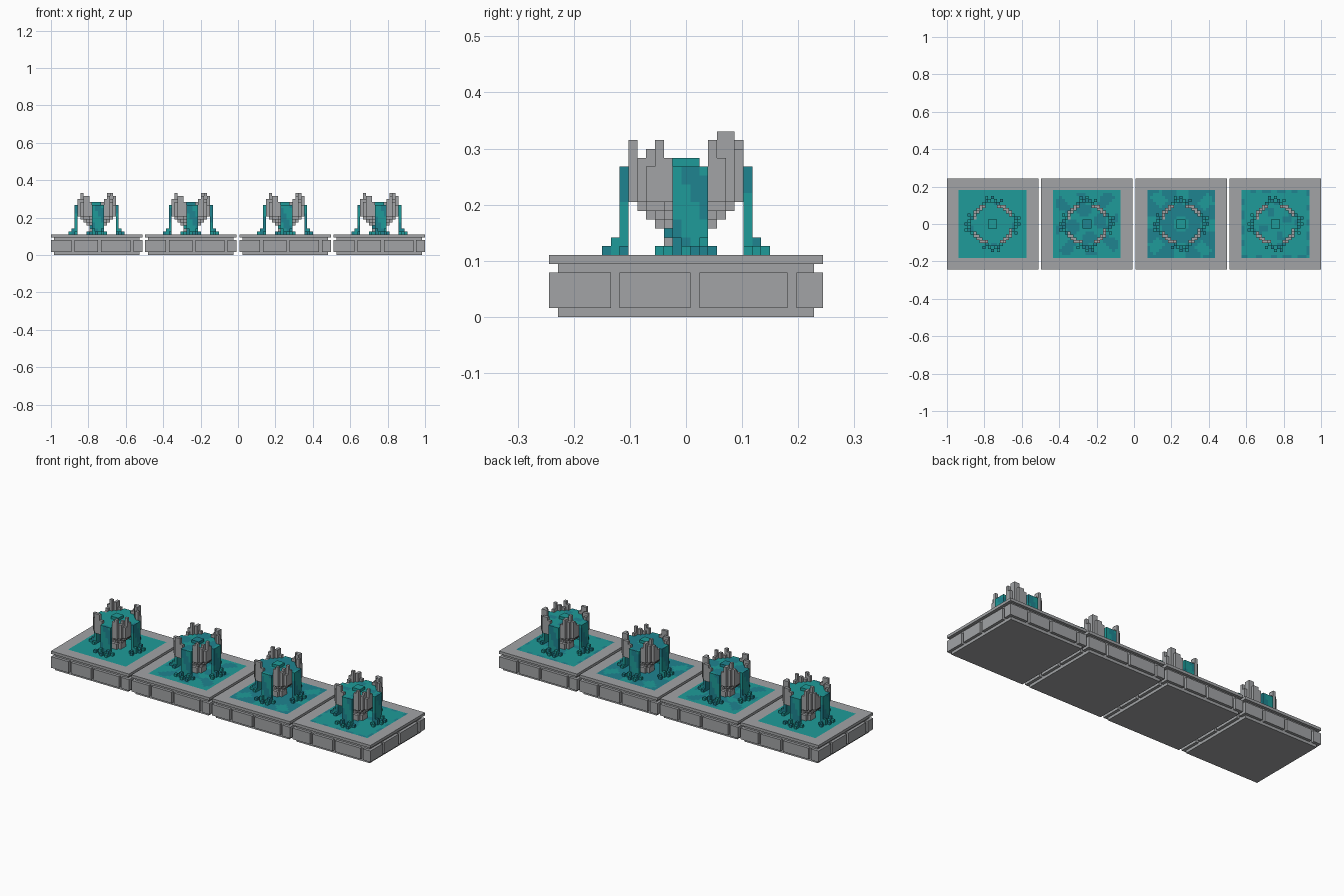
import bpy, bmesh, math

if "Cube" in bpy.data.objects:
    bpy.data.objects.remove(bpy.data.objects["Cube"])

V = 2 / 127          # one voxel: four 31-voxel tiles with three 1-voxel gaps
TOP = 7              # plinth height in voxels


def material(name, rgb):
    m = bpy.data.materials.new(name)
    m.use_nodes = True
    m.diffuse_color = (*rgb, 1)
    bsdf = m.node_tree.nodes["Principled BSDF"]
    bsdf.inputs["Base Color"].default_value = (*rgb, 1)
    bsdf.inputs["Roughness"].default_value = 0.9
    return m


STONE = material("grey stone", (0.36, 0.37, 0.38))
LIGHT = material("light teal water", (0.013, 0.33, 0.32))
DARK = material("dark teal water", (0.013, 0.23, 0.28))


def finish(name, bm, x, mats):
    me = bpy.data.meshes.new(name)
    bm.to_mesh(me)
    bm.free()
    for m in mats:
        me.materials.append(m)
    ob = bpy.data.objects.new(name, me)
    ob.location.x = x
    bpy.context.collection.objects.link(ob)
    return ob


def add_box(bm, lo, hi):
    """Box between two corners given in voxels."""
    r = bmesh.ops.create_cube(bm, size=1)
    for v in r["verts"]:
        v.co = [(lo[i] + hi[i]) / 2 * V + v.co[i] * (hi[i] - lo[i]) * V for i in range(3)]


def voxels(name, cells, x, mats):
    """Mesh of the exposed faces of cells {(x, y, z): material index}."""
    bm = bmesh.new()
    made = {}
    for c, mat in cells.items():
        for d in range(3):
            for s in (0, 1):
                n = list(c)
                n[d] += 2 * s - 1
                if tuple(n) in cells:
                    continue
                ring = []
                for a, b in ((0, 0), (1, 0), (1, 1), (0, 1)):
                    p = list(c)
                    p[d] += s
                    p[(d + 1) % 3] += a
                    p[(d + 2) % 3] += b
                    p = tuple(p)
                    if p not in made:
                        made[p] = bm.verts.new(((p[0] - .5) * V, (p[1] - .5) * V, p[2] * V))
                    ring.append(made[p])
                f = bm.faces.new(ring if s else ring[::-1])
                f.material_index = mat
    return finish(name, bm, x, mats)


def turn(x, y, k):
    """Quarter turns about the fountain axis."""
    for _ in range(k):
        x, y = -y, x
    return x, y


def is_dark(x, y, frame):
    """Ripple pattern of the pool surface, different on each tile."""
    r, t = math.hypot(x, y), math.atan2(y, x)
    edge = max(abs(x), abs(y))
    if frame == 0:
        return False
    if frame == 1:
        if r < 6.5:
            return r > 2.5 and math.sin(4 * t + 0.6) > -0.4
        return r < 11.5 + 1.5 * math.cos(4 * t + math.pi) and math.sin(8 * t + 0.5) > 0.1
    if frame == 2:
        if r < 6.5:
            return r > 2.5
        return not (9 < r < 13.5 and math.cos(8 * t + 0.5) > 0.25)
    if r < 6.5:
        return r > 2.5 and math.sin(4 * t) > 0.55
    return edge > 10.2 and math.sin(1.3 * (x - y) + 0.8) > 0.1


# Rim columns of one quadrant, and the top of each column per quadrant
RIM = [(6, 3), (6, 4), (5, 4), (5, 5), (4, 5), (4, 6), (3, 6), (2, 6)]
TOPS = [
    (20, 18, 21, 21, 21, 19, 19, 18),
    (18, 20, 20, 19, 21, 19, 18, 17),
    (18, 19, 19, 18, 18, 20, 20, 18),
    (19, 20, 18, 18, 19, 17, 20, 18),
]
# Radius of each solid stone layer: foot, stem and flaring bowl
LAYERS = {7: 2.3, 8: 2.3, 9: 1.5, 10: 3.7, 11: 4.6, 12: 5.7, 13: 6.4}
# Splashes at the foot of a waterfall: x, y, height
SPLASH = [(8, -1, 2), (8, 2, 2), (8, 1, 1), (9, 0, 1), (9, 2, 1), (8, -3, 1), (7, 3, 1), (7, -2, 1)]
SIDE = range(-6, 7)

rim = {turn(a, b, k): h for k in range(4) for (a, b), h in zip(RIM, TOPS[k])}

stone_cells = {}
for z, rad in LAYERS.items():
    for x in SIDE:
        for y in SIDE:
            if math.hypot(x, y) <= rad:
                stone_cells[x, y, z] = 0
for (x, y), top in rim.items():
    for z in range(13, top):
        stone_cells[x, y, z] = 0


def water_cells(frame):
    """Bowl water, spout and four waterfalls with splashes."""
    w = {}
    for x in SIDE:
        for y in SIDE:
            if (x, y) not in rim and math.hypot(x, y) < 6.4:
                for z in range(14, 17):
                    w[x, y, z] = int(is_dark(x, y, frame))
    for x in (-1, 0, 1):
        for y in (-1, 0, 1):
            w[x, y, 17] = int(frame == 1)
    for k in range(4):
        for s in range(-1, 3):
            for z in range(TOP, 17):
                dark = math.sin(0.55 * z + 1.1 * s + 1.6 * (frame + k)) > 0.1
                w[(*turn(7, s, k), z)] = int(dark)
            for z in range(14, 17):
                w[(*turn(6, s, k), z)] = int(frame in (1, 2))
        for i, (a, b, h) in enumerate(SPLASH):
            for z in range(TOP, TOP + h):
                w[(*turn(a, b, k), z)] = (i + frame) % 2
    return w


BRICKS = [(-14.5, -8.5), (-7.5, 0.5), (1.5, 11.5), (12.5, 15.5)]

for frame in range(4):
    cx = (frame - 1.5) * 32 * V
    tag = f"_{frame + 1}"

    # Plinth core and top slab
    bm = bmesh.new()
    add_box(bm, (-14.5, -14.5, 0), (14.5, 14.5, 6))
    finish("plinth_core" + tag, bm, cx, [STONE])
    bm = bmesh.new()
    add_box(bm, (-15.5, -15.5, 6), (15.5, 15.5, 7))
    finish("top_slab" + tag, bm, cx, [STONE])

    # Raised bricks on all four sides
    bm = bmesh.new()
    for k in range(4):
        for a, b in BRICKS:
            p, q = turn(a, -15.5, k), turn(b, -14.5, k)
            add_box(bm, (min(p[0], q[0]), min(p[1], q[1]), 1),
                    (max(p[0], q[0]), max(p[1], q[1]), 5))
    finish("plinth_bricks" + tag, bm, cx, [STONE])

    # Pool surface with ripples
    bm = bmesh.new()
    bmesh.ops.create_grid(bm, x_segments=23, y_segments=23, size=11.5 * V)
    for v in bm.verts:
        v.co.z = TOP * V + 0.001
    for f in bm.faces:
        c = f.calc_center_median()
        f.material_index = int(is_dark(c.x / V, c.y / V, frame))
    finish("pool" + tag, bm, cx, [LIGHT, DARK])

    # Stone bowl and flowing water
    voxels("stone_bowl" + tag, stone_cells, cx, [STONE])
    voxels("fountain_water" + tag, water_cells(frame), cx, [LIGHT, DARK])
